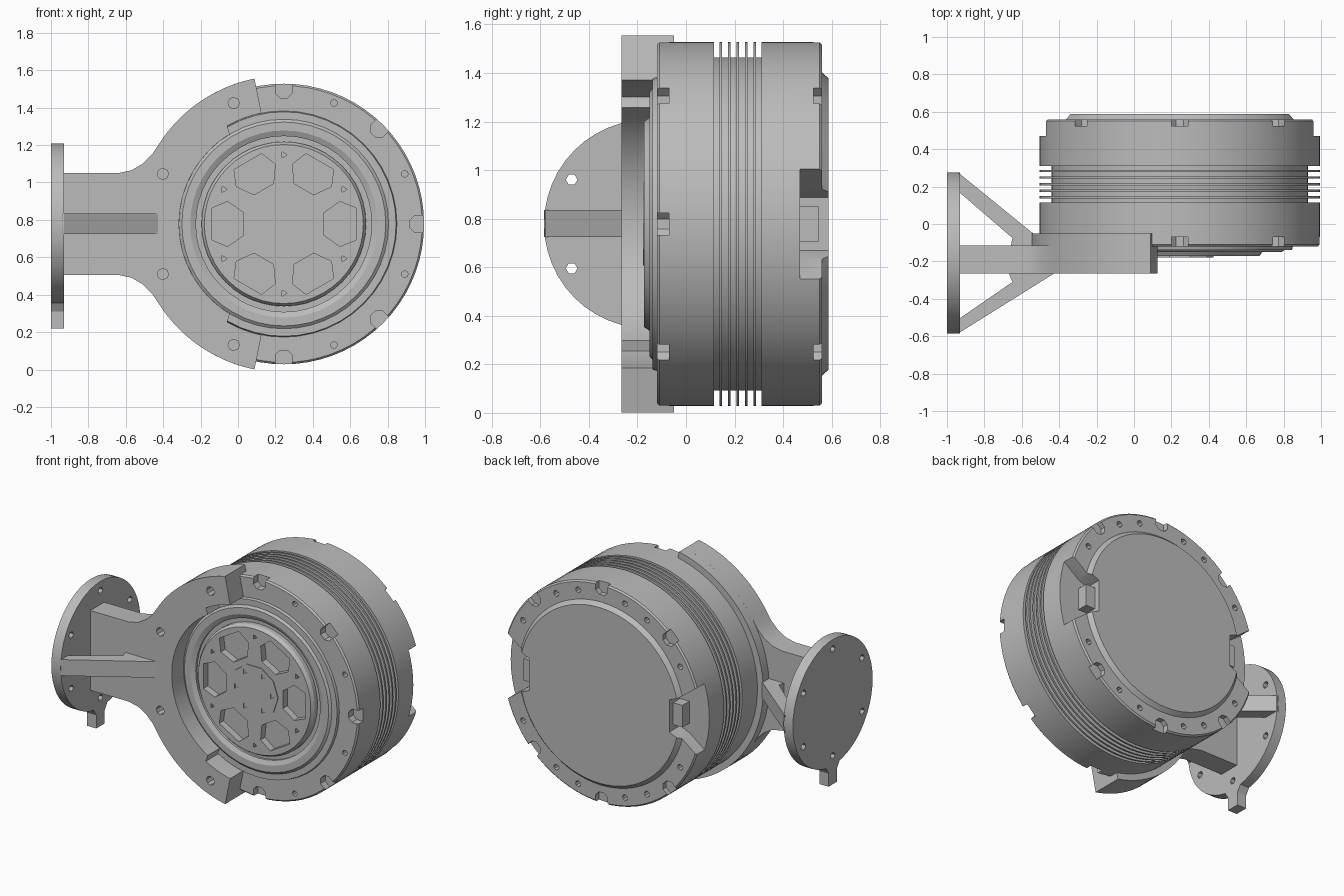
import bpy, bmesh
from math import sin, cos, pi, radians
from mathutils import Vector

if "Cube" in bpy.data.objects:
    bpy.data.objects.remove(bpy.data.objects["Cube"])

CX, CZ = 0.245, 0.778      # drum axis (runs along y)
FY = -0.155                # mounting flange centre in y

grey = bpy.data.materials.new("machined_grey")
grey.use_nodes = True
grey.diffuse_color = (0.5, 0.5, 0.5, 1)
grey.node_tree.nodes["Principled BSDF"].inputs["Base Color"].default_value = (0.5, 0.5, 0.5, 1)


def finish(name, bm):
    bmesh.ops.recalc_face_normals(bm, faces=bm.faces)
    mesh = bpy.data.meshes.new(name)
    bm.to_mesh(mesh)
    bm.free()
    mesh.materials.append(grey)
    ob = bpy.data.objects.new(name, mesh)
    bpy.context.collection.objects.link(ob)
    return ob


def prism(bm, pts, lo, hi, axis="y"):
    """Extrude a 2D outline along an axis."""
    place = {"x": lambda u, v, d: (d, u, v),
             "y": lambda u, v, d: (u, d, v),
             "z": lambda u, v, d: (u, v, d)}[axis]
    a = [bm.verts.new(place(u, v, lo)) for u, v in pts]
    b = [bm.verts.new(place(u, v, hi)) for u, v in pts]
    bm.faces.new(a)
    bm.faces.new(b[::-1])
    for i in range(len(a)):
        j = (i + 1) % len(a)
        bm.faces.new((a[i], b[i], b[j], a[j]))


def solid(name, pts, lo, hi, axis="y"):
    bm = bmesh.new()
    prism(bm, pts, lo, hi, axis)
    return finish(name, bm)


def lathe(name, profile, steps=72):
    """Revolve closed (radius, y) profile around the drum axis."""
    bm = bmesh.new()
    vs = [bm.verts.new((CX + r, y, CZ)) for r, y in profile]
    es = [bm.edges.new((vs[i], vs[(i + 1) % len(vs)])) for i in range(len(vs))]
    bmesh.ops.spin(bm, geom=vs + es, cent=(CX, 0, CZ), axis=(0, 1, 0),
                   angle=2 * pi, steps=steps, use_merge=True)
    bmesh.ops.remove_doubles(bm, verts=bm.verts, dist=0.0005)
    return finish(name, bm)


def polar(r, deg):
    return CX + r * cos(radians(deg)), CZ + r * sin(radians(deg))


def arc(r, a, b, n):
    return [polar(r, a + (b - a) * i / n) for i in range(n + 1)]


def circle(u, v, r, n=10):
    return [(u + r * cos(2 * pi * i / n), v + r * sin(2 * pi * i / n)) for i in range(n)]


def turned(pts, deg):
    """Place (radial, tangential) points at an angle round the axis."""
    c, s = cos(radians(deg)), sin(radians(deg))
    return [(CX + r * c - t * s, CZ + r * s + t * c) for r, t in pts]


def carve(ob, bm):
    """Subtract the prisms in bm, then drop the cutter."""
    cutter = finish("cutter", bm)
    cutter.hide_render = True
    mod = ob.modifiers.new("carve", "BOOLEAN")
    mod.operation, mod.solver, mod.object = "DIFFERENCE", "EXACT", cutter
    dg = bpy.context.evaluated_depsgraph_get()
    mesh = bpy.data.meshes.new_from_object(ob.evaluated_get(dg))
    ob.modifiers.clear()
    ob.data = mesh
    bpy.data.objects.remove(cutter)


def smooth(ob):
    bpy.ops.object.select_all(action="DESELECT")
    ob.select_set(True)
    bpy.context.view_layer.objects.active = ob
    bpy.ops.object.shade_smooth_by_angle(angle=radians(25))


NOTCH = [(0.675, -0.02), (0.70, -0.045), (0.8, -0.045), (0.8, 0.045), (0.70, 0.045), (0.675, 0.02)]

# Front housing with rim notches and bolt holes
front = lathe("front_housing", [(0, 0.115), (0.75, 0.115), (0.75, -0.11), (0.74, -0.12), (0, -0.12)])
bm = bmesh.new()
for k in range(8):
    prism(bm, turned(NOTCH, 45 * k), -0.2, -0.07)
    prism(bm, circle(*polar(0.70, 45 * k + 22.5), 0.018, 8), -0.2, -0.06)
carve(front, bm)

# Rear housing with side connector bays, notches and bolt holes
rear = lathe("rear_housing", [(0, 0.31), (0.75, 0.31), (0.75, 0.55), (0.74, 0.56),
                              (0.625, 0.56), (0.60, 0.587), (0, 0.587)])
BAY = [(0.53, -0.11), (0.60, -0.14), (0.80, -0.29), (0.80, 0.29), (0.60, 0.14), (0.53, 0.11)]
bm = bmesh.new()
for k in range(8):
    if k % 4:
        prism(bm, turned(NOTCH, 45 * k), 0.525, 0.7)
    else:
        prism(bm, turned(BAY, 45 * k), 0.47, 0.7)
    for side in (-1, 1):
        if k % 4 or side == 0:
            prism(bm, circle(*polar(0.685, 45 * k + 15 * side), 0.02, 8), 0.5, 0.7)
carve(rear, bm)

# Connector blocks sitting in the bays
for name, deg in (("left_connector", 0), ("right_connector", 180)):
    solid(name, turned([(0.52, -0.075), (0.60, -0.075), (0.60, 0.075), (0.52, 0.075)], deg), 0.46, 0.545)

# Cooling core and fins
core = lathe("fin_core", [(0, 0.10), (0.685, 0.10), (0.685, 0.32), (0, 0.32)])
fins = [lathe("cooling_fin", [(0.67, y), (0.75, y), (0.75, y + 0.012), (0.67, y + 0.012)])
        for y in (0.137, 0.172, 0.207, 0.242, 0.277)]

# Stepped bearing ring and spoked rotor on the front
ring = lathe("bearing_ring", [(0.47, -0.10), (0.47, -0.135), (0.50, -0.15), (0.545, -0.15),
                              (0.56, -0.138), (0.60, -0.138), (0.61, -0.10)], 48)
rotor = lathe("rotor_plate", [(0, -0.11), (0.44, -0.11), (0.44, -0.15), (0.425, -0.172), (0, -0.172)], 48)
POCKET = [(0.215, -0.06), (0.30, -0.12), (0.385, -0.085), (0.385, 0.085), (0.30, 0.12), (0.215, 0.06)]
bm = bmesh.new()
for k in range(6):
    prism(bm, turned(POCKET, 60 * k), -0.3, -0.125)
    prism(bm, circle(*polar(0.37, 60 * k + 30), 0.018, 3), -0.3, -0.14)
carve(rotor, bm)
hub = solid("hub_cap", circle(CX, CZ, 0.18, 10), -0.178, -0.165)
bm = bmesh.new()
for k in range(6):
    prism(bm, circle(*polar(0.135, 60 * k), 0.02, 3), -0.3, -0.170)
carve(hub, bm)

# Half-ring bracket with arm; the upper outline is mirrored downwards
END = 101.4
upper = [(-0.94, 1.05), (-0.64, 1.05), (-0.57, 1.065), (-0.51, 1.10), (-0.46, 1.15)]
upper += arc(0.793, 148, END, 14) + arc(0.605, END, 120, 5) + arc(0.56, 121, 180, 16)
lower = [(x, 2 * CZ - z) for x, z in upper[-2::-1]]
bracket = solid("bracket", upper + lower, -0.265, -0.115)
bm = bmesh.new()
for a in (112.5, 157.5, 202.5, 247.5):
    prism(bm, circle(*polar(0.70, a), 0.03, 8), -0.4, -0.16)
carve(bracket, bm)
band = solid("bracket_band", arc(0.793, END, 360 - END, 40) + arc(0.745, 360 - END, END, 40), -0.12, -0.05)

# Round mounting flange with bolt holes and a lower tab
flange = solid("mounting_flange", circle(FY, CZ, 0.43, 48), -1.0, -0.93, "x")
bm = bmesh.new()
for k in range(6):
    a = radians(30 + 60 * k)
    prism(bm, circle(FY + 0.365 * cos(a), CZ + 0.365 * sin(a), 0.024, 6), -1.1, -0.8, "x")
carve(flange, bm)
solid("flange_tab", [(FY - 0.09, 0.38), (FY - 0.045, 0.31), (FY - 0.045, 0.22),
                     (FY + 0.045, 0.22), (FY + 0.045, 0.31), (FY + 0.09, 0.38)], -1.0, -0.93, "x")

# Diagonal struts between flange and arm
solid("rear_strut", [(-0.94, 0.275), (-0.94, 0.175), (-0.65, -0.075), (-0.66, -0.12),
                     (-0.46, -0.12), (-0.54, -0.05)], 0.725, 0.835, "z")
solid("front_strut", [(-0.94, -0.585), (-0.94, -0.51), (-0.65, -0.31), (-0.67, -0.26),
                      (-0.42, -0.26)], 0.725, 0.835, "z")

for ob in [front, rear, core, ring, rotor, bracket, band, flange] + fins:
    smooth(ob)
